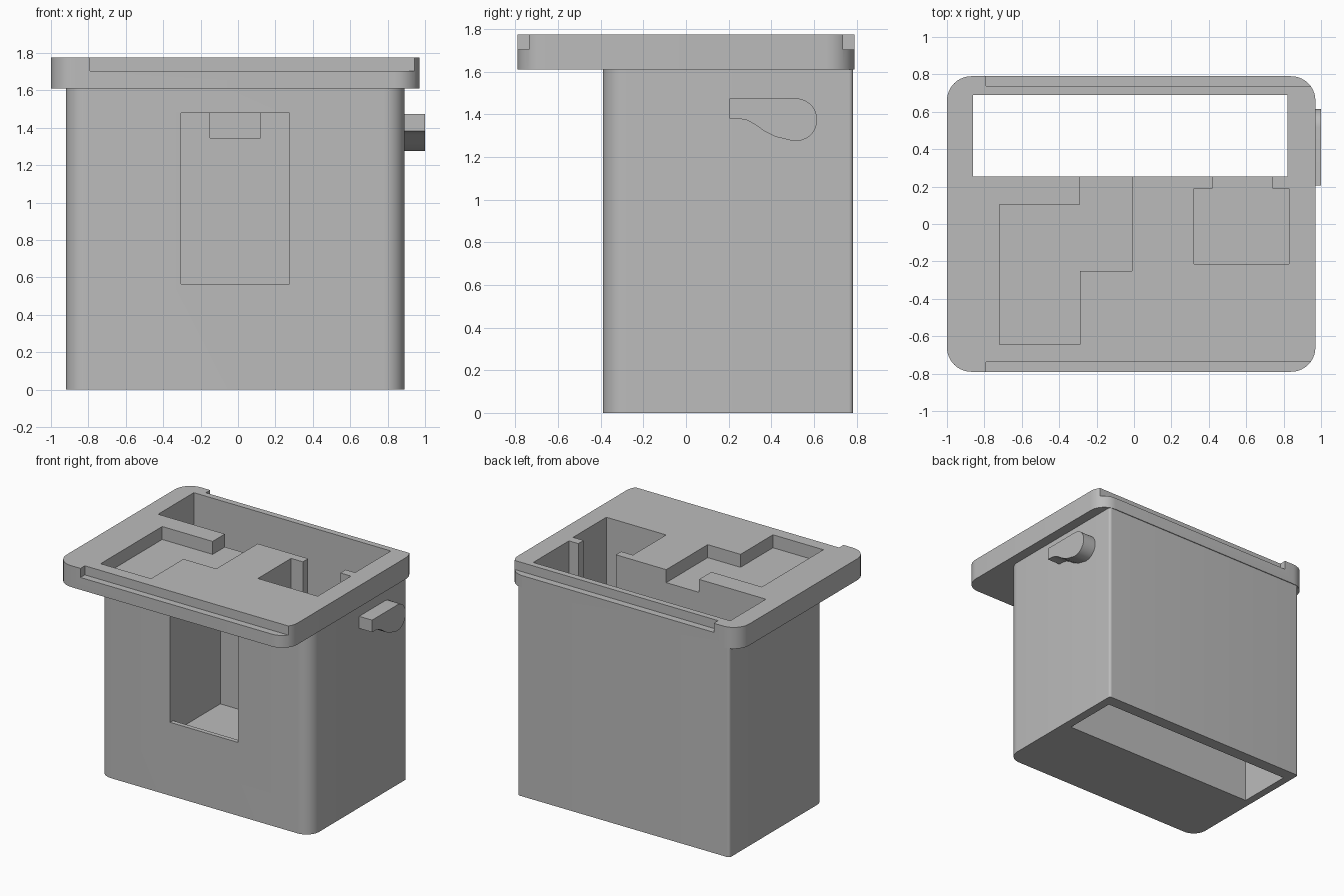
import bpy
import bmesh
from math import cos, sin, pi, radians
from mathutils import Matrix

cube = bpy.data.objects.get("Cube")
if cube:
    bpy.data.objects.remove(cube)

grey = bpy.data.materials.new("plain grey")
grey.use_nodes = True
COLOUR = (0.5, 0.5, 0.5, 1)
grey.diffuse_color = COLOUR
grey.node_tree.nodes["Principled BSDF"].inputs["Base Color"].default_value = COLOUR


def prism(name, outline, low, high):
    """Extrude a counter-clockwise outline from low to high along z."""
    bm = bmesh.new()
    face = bm.faces.new([bm.verts.new((x, y, low)) for x, y in outline])
    top = bmesh.ops.extrude_face_region(bm, geom=[face])["geom"]
    verts = [v for v in top if isinstance(v, bmesh.types.BMVert)]
    bmesh.ops.translate(bm, verts=verts, vec=(0, 0, high - low))
    bmesh.ops.recalc_face_normals(bm, faces=bm.faces)
    mesh = bpy.data.meshes.new(name)
    bm.to_mesh(mesh)
    bm.free()
    mesh.materials.append(grey)
    obj = bpy.data.objects.new(name, mesh)
    bpy.context.collection.objects.link(obj)
    return obj


def rect(x0, x1, y0, y1):
    return [(x0, y0), (x1, y0), (x1, y1), (x0, y1)]


def rounded(x0, x1, y0, y1, front, back, steps=10):
    """Rectangle with separate front and back corner radii."""
    points = []
    corners = [(x0, y0, 1, 1, front), (x1, y0, -1, 1, front),
               (x1, y1, -1, -1, back), (x0, y1, 1, -1, back)]
    for i, (x, y, sx, sy, r) in enumerate(corners):
        for k in range(steps + 1):
            a = pi + (i + k / steps) * pi / 2
            points.append((x + sx * r + r * cos(a), y + sy * r + r * sin(a)))
    return points


def combine(target, tool, operation):
    mod = target.modifiers.new(tool.name, 'BOOLEAN')
    mod.operation, mod.solver, mod.object = operation, 'EXACT', tool
    bpy.context.view_layer.objects.active = target
    bpy.ops.object.modifier_apply(modifier=mod.name)
    bpy.data.objects.remove(tool)


def smooth(obj):
    bpy.ops.object.select_all(action='DESELECT')
    obj.select_set(True)
    bpy.context.view_layer.objects.active = obj
    bpy.ops.object.shade_smooth_by_angle(angle=radians(30))


# Tall box with a wider rim on top
TOP, RIM = 1.775, 1.61
housing = prism("housing", rounded(-0.92, 0.89, -0.39, 0.784, 0.11, 0.02), 0, RIM + 0.05)
rim = prism("rim", rounded(-1, 0.97, -0.79, 0.79, 0.13, 0.13), RIM, TOP)
combine(housing, rim, 'UNION')

# Slot running right through, and the stepped shallow tray beside it
tray = [(-0.72, -0.645), (-0.29, -0.645), (-0.29, -0.25), (-0.01, -0.25),
        (-0.01, 0.3), (-0.29, 0.3), (-0.29, 0.105), (-0.72, 0.105)]
cuts = [
    ("through_slot", rect(-0.86, 0.82, 0.255, 0.69), -0.1, 2),
    ("shallow_tray", tray, TOP - 0.1, 2),
    # Deep pocket and its neck into the slot
    ("deep_pocket", rect(0.32, 0.83, -0.215, 0.19), 0.6, 2),
    ("pocket_neck", rect(0.42, 0.74, 0.15, 0.3), 0.6, 2),
    # Front window, the cavity behind it and the hole in its back wall
    ("window", rect(-0.305, 0.275, -0.5, -0.3), 0.565, 1.48),
    ("window_cavity", rect(-0.305, 0.275, -0.355, 0.22), 0.475, 1.48),
    ("cable_hole", rect(-0.15, 0.12, 0.1, 0.3), 1.345, 1.48),
]
# Long notches on the front and back edges of the rim
for side in (-1, 1):
    low, high = sorted((side * 0.737, side * 0.9))
    cuts.append(("rim_notch", rect(-0.79, 1.1, low, high), 1.705, 2))
for name, outline, low, high in cuts:
    combine(housing, prism(name, outline, low, high), 'DIFFERENCE')
smooth(housing)

# Side peg: round head tapering into a flat tail
head = [(0.515 + 0.1 * cos(a), 1.375 + 0.1 * sin(a))
        for a in (radians(-110 + 200 * k / 20) for k in range(21))]
tail = [(0.205, 1.475), (0.205, 1.382), (0.25, 1.38), (0.285, 1.373),
        (0.32, 1.355), (0.37, 1.32), (0.42, 1.295)]
peg = prism("side_peg", head + tail, 0.88, 1.0)
peg.data.transform(Matrix(((0, 0, 1, 0), (1, 0, 0, 0), (0, 1, 0, 0), (0, 0, 0, 1))))
smooth(peg)
